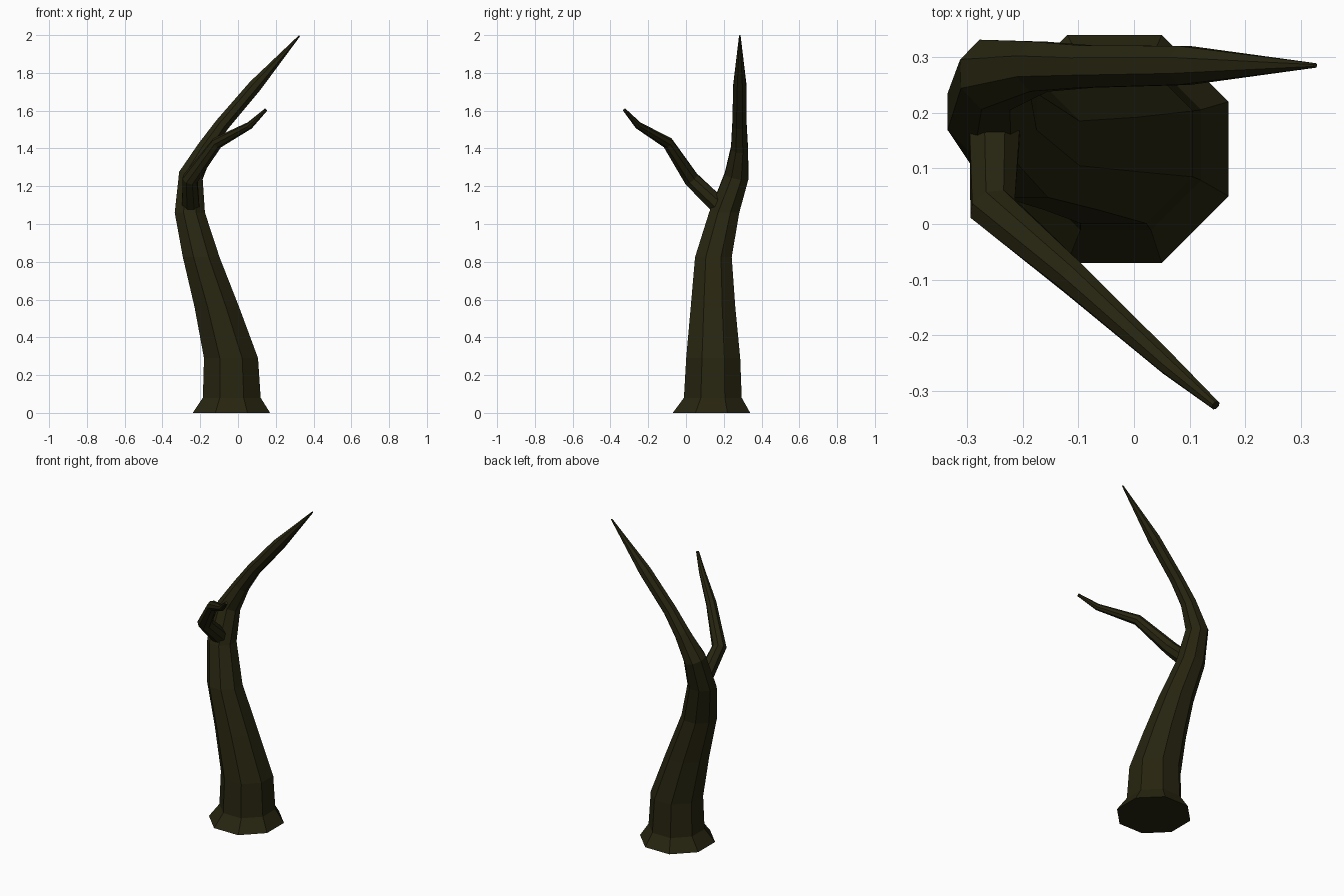
import bpy, bmesh, math
from mathutils import Vector

if "Cube" in bpy.data.objects:
    bpy.data.objects.remove(bpy.data.objects["Cube"])

# dark bark, one flat colour
bark = bpy.data.materials.new("dark_bark")
bark.diffuse_color = (0.02, 0.018, 0.005, 1)
bark.use_nodes = True
bark.node_tree.nodes["Principled BSDF"].inputs["Base Color"].default_value = bark.diffuse_color


def limb(name, rings, sides, level=0):
    """Loft polygon rings (x, y, z, apothem); the first `level` rings stay horizontal."""
    bm = bmesh.new()
    pts = [Vector(r[:3]) for r in rings]
    up = Vector((0, 0, 1))
    loops = []
    for i, p in enumerate(pts):
        before = (p - pts[i - 1]).normalized() if i else Vector()
        after = (pts[i + 1] - p).normalized() if i + 1 < len(pts) else Vector()
        direction = up if i < level else before + after
        turn = up.rotation_difference(direction.normalized())
        radius = rings[i][3] / math.cos(math.pi / sides)
        loop = []
        for k in range(sides):
            a = 2 * math.pi * (k + 0.5) / sides
            loop.append(bm.verts.new(p + turn @ Vector((radius * math.cos(a), radius * math.sin(a), 0))))
        loops.append(loop)
    for low, high in zip(loops, loops[1:]):
        for k in range(sides):
            n = (k + 1) % sides
            bm.faces.new((low[k], low[n], high[n], high[k]))
    bm.faces.new(loops[0][::-1])
    bm.faces.new(loops[-1])
    bmesh.ops.recalc_face_normals(bm, faces=bm.faces)
    mesh = bpy.data.meshes.new(name)
    bm.to_mesh(mesh)
    bm.free()
    mesh.materials.append(bark)
    obj = bpy.data.objects.new(name, mesh)
    bpy.context.collection.objects.link(obj)
    return obj


# trunk with flared foot, bending over into a pointed tip
limb("trunk", [
    (-0.035, 0.135, 0.00, 0.205),
    (-0.033, 0.142, 0.08, 0.153),
    (-0.037, 0.144, 0.29, 0.143),
    (-0.112, 0.143, 0.56, 0.118),
    (-0.195, 0.145, 0.825, 0.097),
    (-0.255, 0.202, 1.06, 0.080),
    (-0.250, 0.268, 1.255, 0.064),
    (-0.172, 0.283, 1.400, 0.045),
    (-0.085, 0.283, 1.525, 0.038),
    (0.090, 0.285, 1.730, 0.035),
    (0.326, 0.285, 1.997, 0.004),
], 8, level=6)

# side branch reaching forward and across
limb("side_branch", [
    (-0.250, 0.180, 1.090, 0.046),
    (-0.254, 0.028, 1.238, 0.040),
    (-0.110, -0.097, 1.430, 0.029),
    (0.062, -0.253, 1.522, 0.018),
    (0.147, -0.326, 1.604, 0.008),
], 8)
